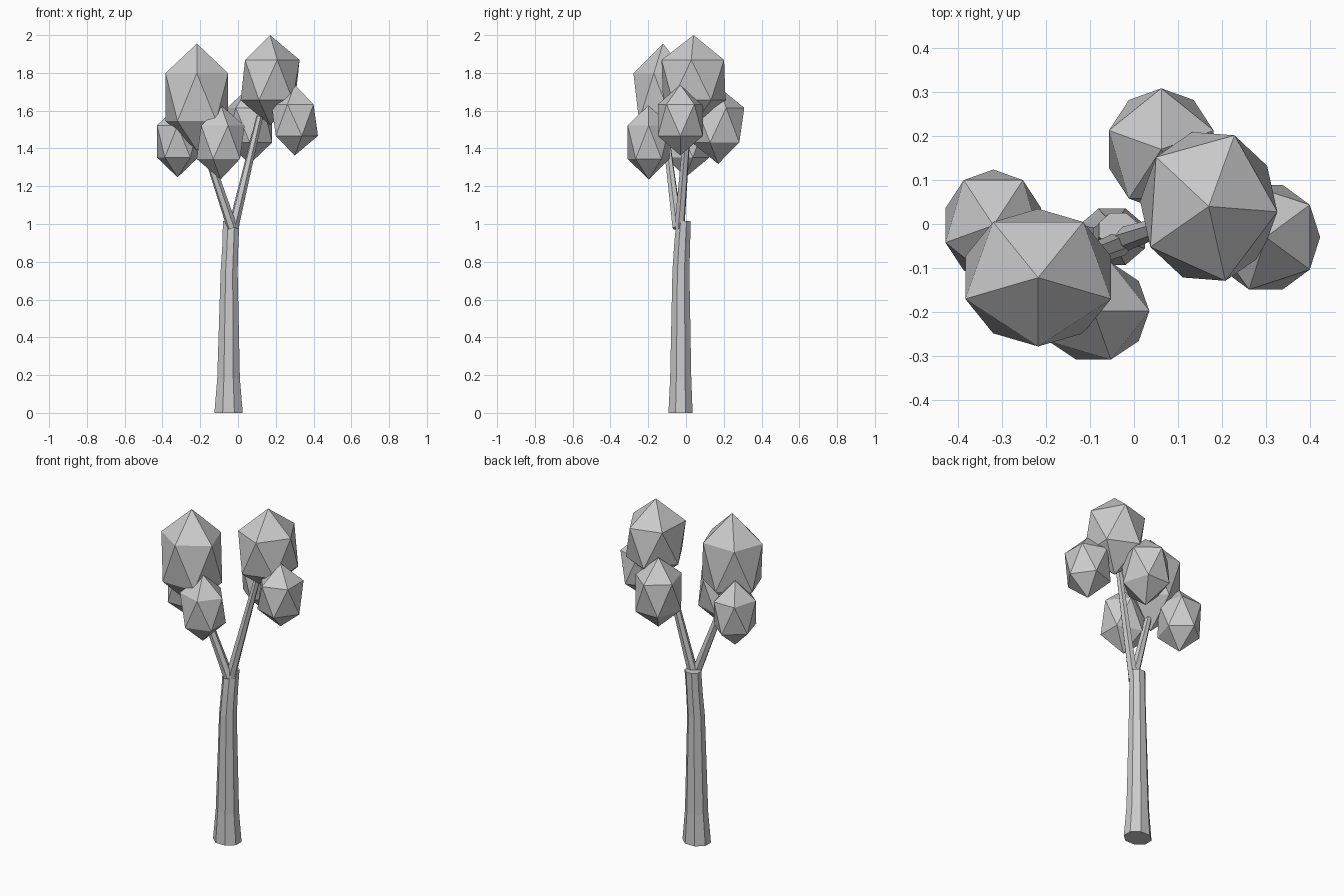
import bpy, bmesh, math
from mathutils import Vector, Matrix

if "Cube" in bpy.data.objects:
    bpy.data.objects.remove(bpy.data.objects["Cube"])


def make_object(name, bm):
    bmesh.ops.recalc_face_normals(bm, faces=bm.faces[:])
    mesh = bpy.data.meshes.new(name)
    bm.to_mesh(mesh)
    bm.free()
    obj = bpy.data.objects.new(name, mesh)
    bpy.context.collection.objects.link(obj)
    return obj


def skin_rings(name, rings):
    """Closed flat-sided tube through equal-sized rings of points."""
    bm = bmesh.new()
    loops = [[bm.verts.new(p) for p in ring] for ring in rings]
    n = len(loops[0])
    for a, b in zip(loops, loops[1:]):
        for i in range(n):
            j = (i + 1) % n
            bm.faces.new((a[i], a[j], b[j], b[i]))
    bm.faces.new(loops[0][::-1])
    bm.faces.new(loops[-1])
    return make_object(name, bm)


def trunk_ring(z, cx, cy, rx, ry, sides=8):
    k = 1 / math.cos(math.pi / sides)
    angles = [2 * math.pi * (i + 0.5) / sides for i in range(sides)]
    return [(cx + k * rx * math.cos(a), cy + k * ry * math.sin(a), z) for a in angles]


def branch(name, start, end, r0, r1, sides=6):
    start, end = Vector(start), Vector(end)
    turn = (end - start).to_track_quat('Z', 'Y')
    rings = []
    for p, r in ((start, r0), (end, r1)):
        rings.append([p + turn @ Vector((r * math.cos(2 * math.pi * i / sides),
                                         r * math.sin(2 * math.pi * i / sides), 0))
                      for i in range(sides)])
    return skin_rings(name, rings)


def foliage(name, centre, size, spin):
    """Icosahedron turned about z, then stretched to size."""
    bm = bmesh.new()
    bmesh.ops.create_icosphere(bm, subdivisions=1, radius=1)
    m = (Matrix.Translation(centre) @ Matrix.Diagonal((*size, 1))
         @ Matrix.Rotation(math.radians(spin), 4, 'Z'))
    bmesh.ops.transform(bm, matrix=m, verts=bm.verts[:])
    return make_object(name, bm)


# Trunk: flared foot, gently leaning top
skin_rings("trunk", [trunk_ring(*r) for r in (
    (0.00, -0.050, -0.029, 0.075, 0.064),
    (0.18, -0.050, -0.028, 0.060, 0.056),
    (0.75, -0.047, -0.027, 0.045, 0.045),
    (0.90, -0.040, -0.020, 0.042, 0.042),
    (1.015, -0.036, -0.013, 0.044, 0.038),
)])

# Forked branches
branch("branch_right", (-0.025, -0.035, 0.98), (0.115, 0.012, 1.57), 0.028, 0.018)
branch("branch_left", (-0.030, -0.045, 0.98), (-0.205, -0.11, 1.50), 0.028, 0.018)

# Leaf clumps: centre, half sizes, turn about z
for name, centre, size, spin in (
    ("foliage_big_right", (0.170, 0.040, 1.762), (0.175, 0.195, 0.238), -4),
    ("foliage_big_left", (-0.218, -0.122, 1.672), (0.195, 0.175, 0.283), -18),
    ("foliage_small_left", (-0.320, -0.003, 1.437), (0.128, 0.142, 0.190), -18),
    ("foliage_small_front", (-0.092, -0.198, 1.433), (0.142, 0.130, 0.197), 0),
    ("foliage_small_right", (0.300, -0.030, 1.550), (0.138, 0.140, 0.187), 36),
    ("foliage_small_back", (0.062, 0.170, 1.523), (0.140, 0.155, 0.205), 18),
):
    foliage(name, centre, size, spin)
